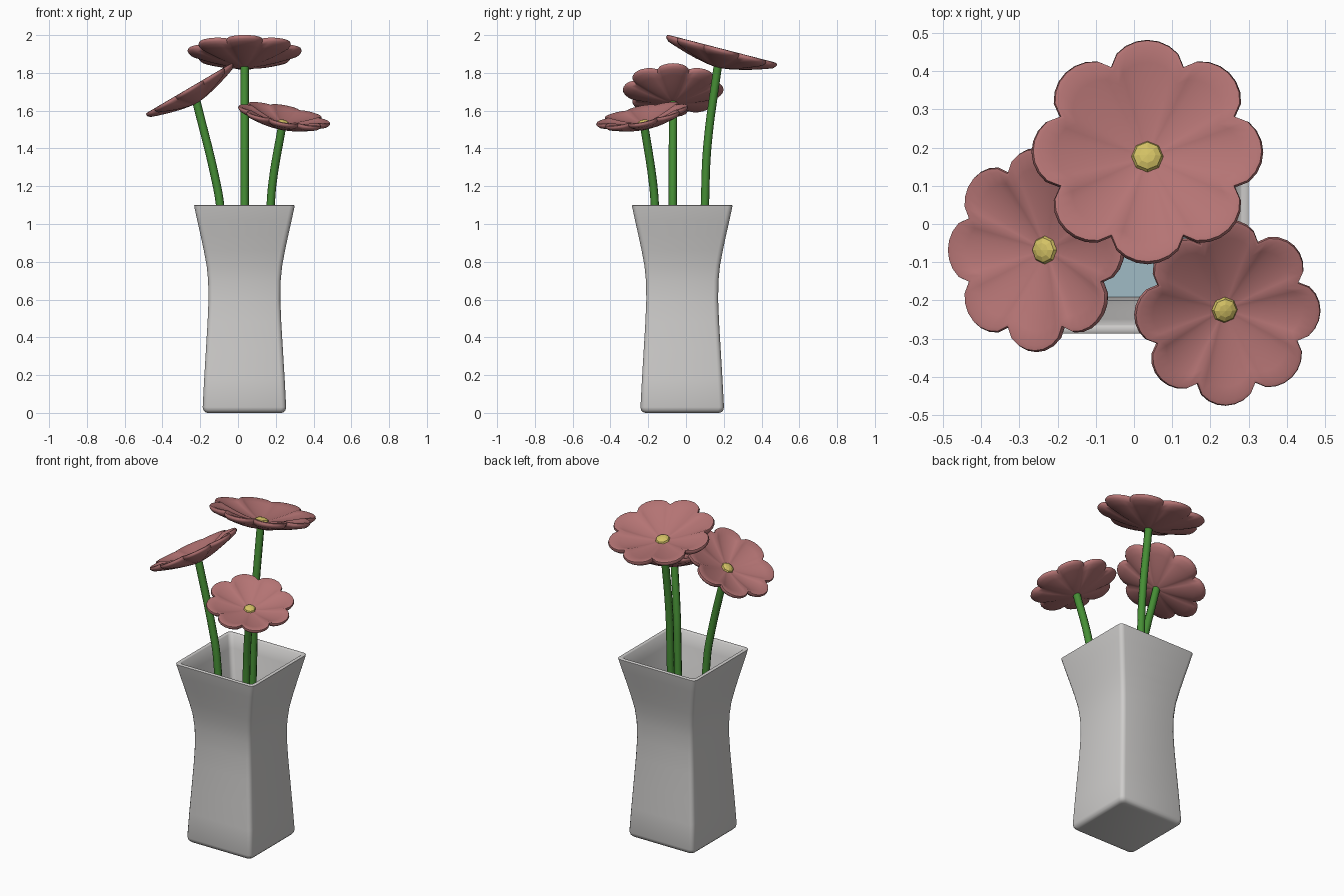
import bpy, math
from mathutils import Vector

if "Cube" in bpy.data.objects:
    bpy.data.objects.remove(bpy.data.objects["Cube"])


def mat(name, rgb):
    m = bpy.data.materials.new(name)
    m.diffuse_color = (*rgb, 1)
    m.use_nodes = True
    m.node_tree.nodes["Principled BSDF"].inputs["Base Color"].default_value = m.diffuse_color
    return m


GREY = mat("vase grey", (0.62, 0.61, 0.60))
PINK = mat("petal pink", (0.46, 0.175, 0.175))
GREEN = mat("stem green", (0.06, 0.27, 0.035))
YELLOW = mat("bud yellow", (0.66, 0.54, 0.13))
BLUE = mat("water blue", (0.35, 0.50, 0.56))


def loft(name, rings, material, angle=40):
    """Closed skin over rings of equal point count, capped at both ends."""
    n = len(rings[0])
    verts = [p for r in rings for p in r]
    faces = [tuple(reversed(range(n)))]
    for i in range(len(rings) - 1):
        for j in range(n):
            k = (j + 1) % n
            faces.append((i*n + j, i*n + k, (i+1)*n + k, (i+1)*n + j))
    faces.append(tuple(range((len(rings)-1)*n, len(rings)*n)))
    me = bpy.data.meshes.new(name)
    me.from_pydata(verts, [], faces)
    me.materials.append(material)
    ob = bpy.data.objects.new(name, me)
    bpy.context.collection.objects.link(ob)
    smooth(ob, angle)
    return ob


def smooth(ob, angle):
    bpy.ops.object.select_all(action='DESELECT')
    ob.select_set(True)
    bpy.context.view_layer.objects.active = ob
    bpy.ops.object.shade_smooth_by_angle(angle=math.radians(angle))


# Vase: rounded square sections, outside going up, then inside going down
CX, CY = 0.034, -0.02


def square(h, z, r=0.025):
    pts = []
    for q in range(4):
        a0 = q * math.pi / 2
        sx, sy = (1, -1, -1, 1)[q], (1, 1, -1, -1)[q]
        for s in range(4):
            a = a0 + s * math.pi / 6
            pts.append((CX + sx*(h-r) + r*math.cos(a),
                        CY + sy*(h-r) + r*math.sin(a), z))
    return pts


side = [(0.221, 0.03), (0.213, 0.18), (0.204, 0.33), (0.195, 0.48), (0.190, 0.6),
        (0.192, 0.70), (0.200, 0.78), (0.215, 0.86), (0.232, 0.94), (0.250, 1.02)]
outer = [(0.196, 0), (0.208, 0.004), (0.217, 0.014)] + side + [(0.265, 1.09), (0.266, 1.097)]
inner = [(0.262, 1.1), (0.248, 1.1), (0.244, 1.096)] + [(h - 0.021, z) for h, z in reversed(side)]
loft("vase", [square(h, z) for h, z in outer + inner], GREY)

# Water surface inside the vase
bpy.ops.mesh.primitive_plane_add(size=0.35, location=(CX, CY, 0.70))
water = bpy.context.object
water.name = "water"
water.data.materials.append(BLUE)


def flower(label, centre, normal, radius, path):
    rot = Vector((0, 0, 1)).rotation_difference(Vector(normal))
    c = Vector(centre)

    # Scalloped dish of eight petals: underside, rounded rim, then upper side
    def ring(t, z):
        pts = []
        for i in range(64):
            a = 2 * math.pi * i / 64
            r = radius * t * (0.82 + 0.18 * abs(math.cos(4*a)) ** 0.65)
            pts.append(c + rot @ Vector((r*math.cos(a), r*math.sin(a), z*radius)))
        return pts
    steps = (0.03, 0.2, 0.4, 0.6, 0.8, 0.94)
    under = [(t, -0.30 + 0.25 * t**1.5) for t in steps]
    rim = [(0.985, -0.03), (1.0, 0.0), (0.985, 0.035)]
    upper = [(t, -0.17 + 0.23 * t**1.5) for t in reversed(steps)]
    loft(label + "_petals", [ring(t, z) for t, z in under + rim + upper], PINK, 50)

    # Flattened faceted bud
    bpy.ops.mesh.primitive_uv_sphere_add(segments=8, ring_count=6, radius=0.14 * radius,
                                         location=c + rot @ Vector((0, 0, -0.16*radius)))
    bud = bpy.context.object
    bud.name = label + "_bud"
    bud.rotation_euler = rot.to_euler()
    bud.scale = (1, 1, 0.5)
    bud.data.materials.append(YELLOW)

    # Bent stem, swept along a smooth path
    cu = bpy.data.curves.new(label + "_stem", 'CURVE')
    cu.dimensions = '3D'
    cu.bevel_depth = 0.022
    cu.bevel_resolution = 2
    cu.use_fill_caps = True
    cu.resolution_u = 5
    sp = cu.splines.new('BEZIER')
    path = path + [c + rot @ Vector((0, 0, -0.25*radius))]
    sp.bezier_points.add(len(path) - 1)
    for bp, p in zip(sp.bezier_points, path):
        bp.co = p
        bp.handle_left_type = bp.handle_right_type = 'AUTO'
    cu.materials.append(GREEN)
    ob = bpy.data.objects.new(label + "_stem", cu)
    bpy.context.collection.objects.link(ob)
    bpy.ops.object.select_all(action='DESELECT')
    ob.select_set(True)
    bpy.context.view_layer.objects.active = ob
    bpy.ops.object.convert(target='MESH')
    smooth(bpy.context.object, 60)


flower("back_flower", (0.035, 0.188, 1.916), (0, 0.25, 0.968), 0.303,
       [(0.035, 0.06, 0.1), (0.035, 0.10, 1.1), (0.035, 0.112, 1.4)])
flower("left_flower", (-0.255, -0.068, 1.71), (-0.506, 0, 0.862), 0.267,
       [(-0.05, -0.07, 0.1), (-0.095, -0.07, 1.1), (-0.122, -0.07, 1.25)])
flower("front_flower", (0.244, -0.232, 1.573), (0.19, -0.2, 1), 0.248,
       [(0.13, -0.13, 0.1), (0.173, -0.165, 1.1), (0.183, -0.175, 1.22)])
